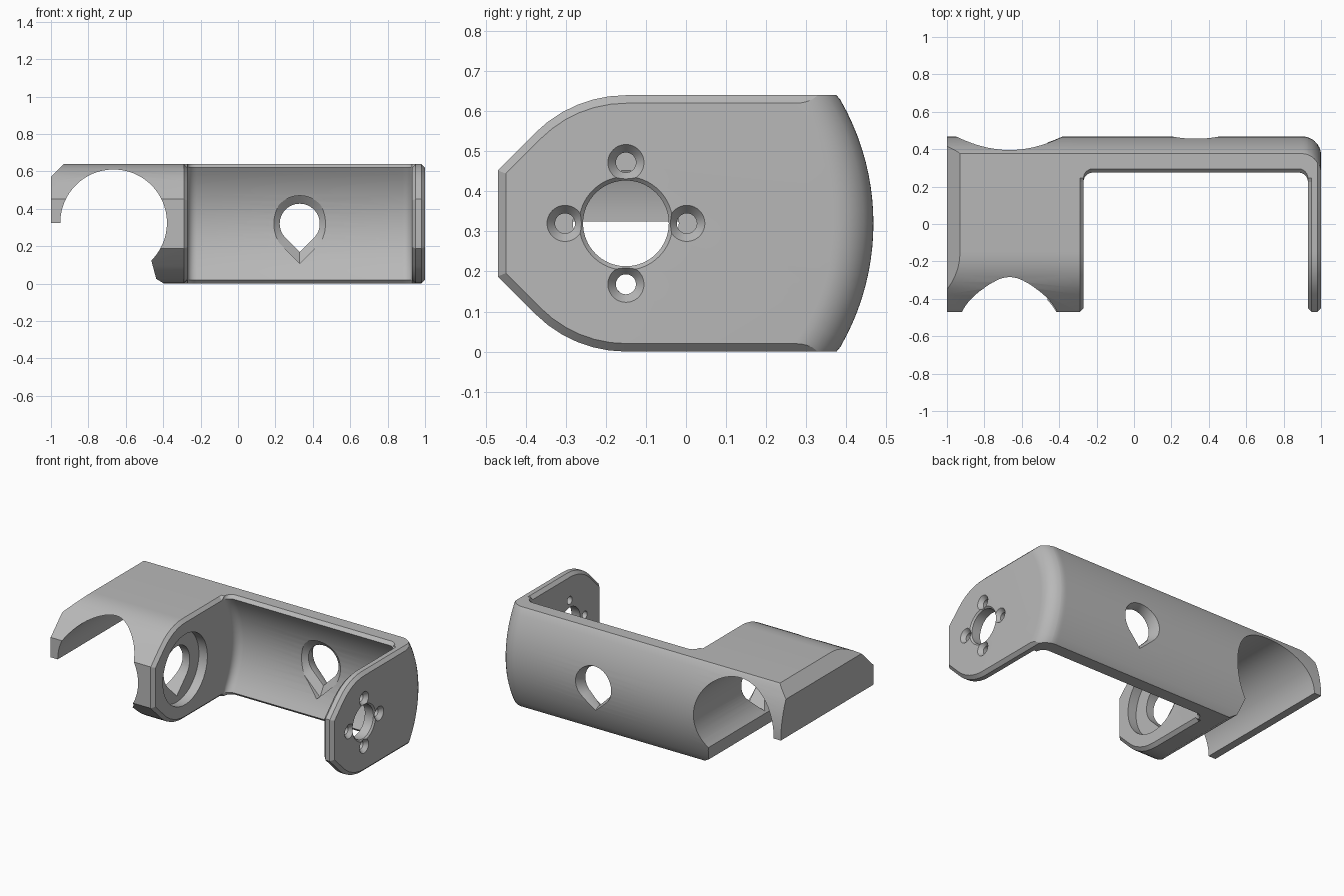
import bpy, bmesh
from math import sin, cos, pi, sqrt, tan, radians, atan2

if "Cube" in bpy.data.objects:
    bpy.data.objects.remove(bpy.data.objects["Cube"], do_unlink=True)

CY, CZ, R = -0.15, 0.32, 0.32       # common centre of the side outline
BACK_R, INNER_R = 0.618, 0.52       # outer and inner radius of the curved back
CH, FIL, OUT_FIL = 0.02, 0.05, 0.1  # edge chamfer, inner and outer fillets
WALL_L, WALL_R = -0.27, 0.93        # inner wall faces

grey = bpy.data.materials.new("plain_grey")
grey.use_nodes = True
grey.diffuse_color = (0.48, 0.48, 0.48, 1)
grey.node_tree.nodes["Principled BSDF"].inputs["Base Color"].default_value = (0.48, 0.48, 0.48, 1)


def loft(name, rings):
    """Skin closed rings of 3D points and cap both ends."""
    bm = bmesh.new()
    vs = [[bm.verts.new(p) for p in ring] for ring in rings]
    n = len(vs[0])
    for a, b in zip(vs, vs[1:]):
        for i in range(n):
            j = (i + 1) % n
            bm.faces.new((a[i], a[j], b[j], b[i]))
    bm.faces.new(vs[0][::-1])
    bm.faces.new(vs[-1])
    bmesh.ops.remove_doubles(bm, verts=bm.verts, dist=1e-5)
    bmesh.ops.recalc_face_normals(bm, faces=bm.faces)
    mesh = bpy.data.meshes.new(name)
    bm.to_mesh(mesh)
    bm.free()
    mesh.materials.append(grey)
    ob = bpy.data.objects.new(name, mesh)
    bpy.context.collection.objects.link(ob)
    return ob


def mirrored(half):
    """Top half of a (y, height offset) chain followed by its mirror."""
    return half + [(y, -o) for y, o in reversed(half)]


def outline(d):
    """Front chain of a full wall, inset by d."""
    r = R - d
    half = [(CY + r * cos(a), r * sin(a)) for a in (pi / 2 + pi / 4 * i / 6 for i in range(7))]
    return half + [(CY - r, r * tan(pi / 8))]


def wall(x, d, inner):
    top = R if inner else R - d
    start = [(0.295 - FIL, top), (0.275 - FIL, R - d)]
    return x, 0 if inner else d, mirrored(start + outline(d))


def web(x, dy):
    """Front chain of the hollowed back plate."""
    half = [(0.295 - dy, R), (0.275 - dy, R - CH)]
    for i in range(8):
        o = (R - CH) * (1 - 2 * (i + 1) / 17)
        half.append((CY - dy + sqrt(INNER_R ** 2 - o * o), o))
    return x, 0, mirrored(half)


def section(x, d, front):
    """Complete ring: front chain closed by the curved back."""
    u = max(0, x - (1 - OUT_FIL))
    r = BACK_R - (OUT_FIL - sqrt(max(0, OUT_FIL ** 2 - u * u)))
    o = R - d - 0.012
    back = [(CY + sqrt(r * r - k * k), k) for k in (-o + 2 * o * i / 20 for i in range(21))]
    edge = back[0][0] - 0.01
    ring = front + [(edge, d - R)] + back + [(edge, R - d)]
    return [(x, y, CZ + k) for y, k in ring]


# Bracket body: sleeve block, curved back plate and end arm in one skin
ts = [pi / 2 * i / 6 for i in range(7)]
fillet = [(FIL * (1 - cos(t)), FIL * (1 - sin(t))) for t in ts]
stations = [wall(-1, 0, False), wall(WALL_L - CH, 0, False), wall(WALL_L, CH, True)]
stations += [web(WALL_L + dx, dy) for dx, dy in fillet]
stations += [web(WALL_R - dx, dy) for dx, dy in reversed(fillet)]
stations += [wall(WALL_R, CH, True)]
stations += [wall(x, max(0, x - 1 + CH), False) for x in (0.95, 0.965, 0.98, 0.99, 0.996, 0.999, 1)]
body = loft("bracket_body", [section(*s) for s in stations])


def circle(r, tear):
    """Circle, or a teardrop with a 45 degree tip pointing down."""
    pts = []
    for i in range(64):
        a = -pi + 2 * pi * i / 64
        off = max(0, pi / 4 - abs(a + pi / 2)) if tear else 0
        pts.append((r / cos(off) * cos(a), r / cos(off) * sin(a)))
    return pts


def bore(name, axis, u, z, steps, tear=False):
    """Stepped hole along x or y; steps are (position, radius)."""
    rings = []
    for p, r in steps:
        c = circle(r, tear)
        rings.append([(p, u + a, z + b) if axis == "x" else (u + a, p, z + b) for a, b in c])
    return loft(name, rings)


def prism(name, pts):
    return loft(name, [[(x, y, z) for x, z in pts] for y in (-0.7, 0.7)])


# Sleeve channel, open below on the outer side
BX, BZ, BR = -0.665, 0.325, 0.285
arc = [(BX + BR * cos(a), BZ + BR * sin(a)) for a in (radians(180 - 225 * i / 60) for i in range(61))]
channel = arc + [(-0.437, 0.025), (-0.395, 0), (-0.395, -0.1), (-1.1, -0.1), (-1.1, BZ)]
cutters = [
    prism("channel_cutter", channel),
    prism("corner_cutter", [(-1.1, 0.47), (-0.83, 0.74), (-1.1, 0.74)]),
    # Recess and through hole in the sleeve wall
    bore("recess_cutter", "x", CY, CZ, [(-0.33, 0.225), (-0.1, 0.225)]),
    bore("sleeve_hole_cutter", "x", CY, CZ, [(-0.6, 0.132), (-0.2, 0.132)], True),
    # Flared teardrop window in the back plate
    bore("window_cutter", "y", 0.33, CZ,
         [(0.2, 0.15), (0.36, 0.15), (0.395, 0.107), (0.42, 0.107), (0.52, 0.148)], True),
    # Central hole of the arm
    bore("arm_hole_cutter", "x", CY, CZ, [(0.8, 0.107), (0.99, 0.107), (1.01, 0.127)]),
]
# Four countersunk screw holes around it
for i in range(4):
    a = pi / 2 * i
    cutters.append(bore("screw_hole_cutter", "x", CY + 0.152 * cos(a), CZ + 0.152 * sin(a),
                        [(0.8, 0.025), (0.975, 0.025), (1, 0.045), (1.05, 0.045)]))

for c in cutters:
    c.hide_render = True
    m = body.modifiers.new(c.name, "BOOLEAN")
    m.operation, m.solver, m.object = "DIFFERENCE", "EXACT", c

# Bake the cuts and drop the cutters
bpy.context.view_layer.update()
cut = bpy.data.meshes.new_from_object(body.evaluated_get(bpy.context.evaluated_depsgraph_get()))
body.modifiers.clear()
body.data = cut
for c in cutters:
    bpy.data.objects.remove(c, do_unlink=True)
cut.materials.clear()
cut.materials.append(grey)
for p in cut.polygons:
    p.material_index = 0

bpy.ops.object.select_all(action="DESELECT")
body.select_set(True)
bpy.context.view_layer.objects.active = body
bpy.ops.object.shade_smooth_by_angle(angle=radians(25))
